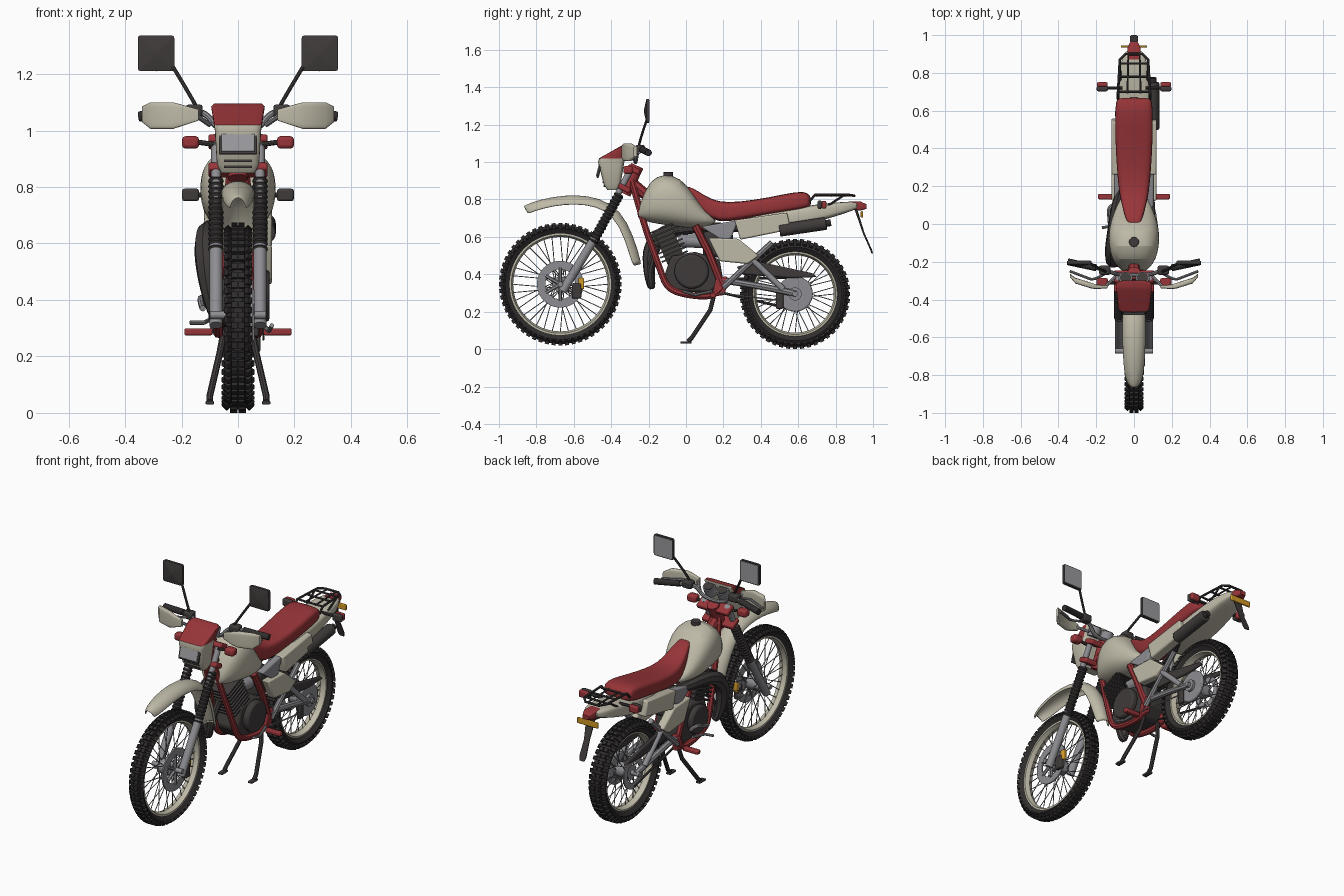
import bpy, bmesh
from math import sin, cos, pi, radians, copysign
from mathutils import Matrix, Vector

cube = bpy.data.objects.get("Cube")
if cube:
    bpy.data.objects.remove(cube)
parts = []


def material(name, *rgb):
    m = bpy.data.materials.new(name)
    m.use_nodes = True
    m.diffuse_color = (*rgb, 1)
    m.node_tree.nodes["Principled BSDF"].inputs["Base Color"].default_value = (*rgb, 1)
    return m


cream = material("cream paint", .52, .49, .39)
red = material("red paint", .31, .035, .04)
dark = material("dark plastic", .05, .043, .043)
rubber = material("black rubber", .03, .026, .026)
metal = material("grey metal", .27, .27, .29)
orange = material("orange plastic", .65, .32, .02)
glass = material("lens glass", .32, .32, .34)


def add(name, bm, colour, mirror=False, bevel=0, subdiv=0, solid=0):
    bmesh.ops.recalc_face_normals(bm, faces=bm.faces)
    mesh = bpy.data.meshes.new(name)
    bm.to_mesh(mesh)
    bm.free()
    mesh.materials.clear()
    mesh.materials.append(colour)
    ob = bpy.data.objects.new(name, mesh)
    bpy.context.collection.objects.link(ob)
    if solid:
        ob.modifiers.new("thickness", "SOLIDIFY").thickness = solid
    if bevel:
        mod = ob.modifiers.new("bevel", "BEVEL")
        mod.width, mod.segments = bevel, 2
    if subdiv:
        ob.modifiers.new("subdivision", "SUBSURF").levels = subdiv
        ob.modifiers["subdivision"].render_levels = subdiv
    if mirror:
        ob.modifiers.new("mirror", "MIRROR")
    parts.append(ob)
    return ob


def box(name, centre, size, colour, tilt=0, **kw):
    bm = bmesh.new()
    place = Matrix.Translation(centre) @ Matrix.Rotation(tilt, 4, "X")
    bmesh.ops.create_cube(bm, size=1, matrix=place @ Matrix.Diagonal((*size, 1)))
    return add(name, bm, colour, **kw)


def rod(bm, start, end, r, r_end=None, n=6):
    start, end = Vector(start), Vector(end)
    turn = (end - start).to_track_quat("Z", "Y").to_matrix().to_4x4()
    bmesh.ops.create_cone(bm, cap_ends=True, segments=n, radius1=r, radius2=r if r_end is None else r_end,
                          depth=(end - start).length, matrix=Matrix.Translation((start + end) / 2) @ turn)


def cylinder(name, start, end, r, colour, n=24, r_end=None, **kw):
    bm = bmesh.new()
    rod(bm, start, end, r, r_end, n)
    return add(name, bm, colour, **kw)


def tube(name, points, r, colour, curved=True, **kw):
    """Swept pipe; a fourth value in a point scales the radius."""
    curve = bpy.data.curves.new(name, "CURVE")
    curve.dimensions = "3D"
    curve.bevel_depth, curve.bevel_resolution, curve.use_fill_caps = r, 2, True
    line = curve.splines.new("NURBS" if curved else "POLY")
    line.points.add(len(points) - 1)
    for target, p in zip(line.points, points):
        target.co = (*p[:3], 1)
        target.radius = p[3] if len(p) > 3 else 1
    line.order_u, line.use_endpoint_u, line.resolution_u = 3, True, 5
    ob = bpy.data.objects.new(name, curve)
    bpy.context.collection.objects.link(ob)
    graph = bpy.context.evaluated_depsgraph_get()
    mesh = bpy.data.meshes.new_from_object(ob.evaluated_get(graph))
    bm = bmesh.new()
    bm.from_mesh(mesh)
    bpy.data.objects.remove(ob)
    bpy.data.meshes.remove(mesh)
    return add(name, bm, colour, **kw)


def skin(bm, rings, wrap=True, caps=True):
    for a, b in zip(rings, rings[1:]):
        for i in range(len(a) if wrap else len(a) - 1):
            j = (i + 1) % len(a)
            bm.faces.new((a[i], a[j], b[j], b[i]))
    if caps:
        bm.faces.new(rings[0])
        bm.faces.new(rings[-1])


def loft(name, axis, sections, colour, power=2.5, n=24, **kw):
    """Superellipse rings along an axis: (position, half width, low, high) or (position, a0, a1, b0, b1)."""
    bm, rings = bmesh.new(), []
    for pos, *span in sections:
        if len(span) == 3:
            span = [-span[0], *span]
        ring = []
        for i in range(n):
            c, s = cos(2 * pi * i / n), sin(2 * pi * i / n)
            pair = []
            for value, low, high in ((c, *span[:2]), (s, *span[2:])):
                unit = copysign(abs(value) ** (2 / power), value)
                pair.append((low + high) / 2 + unit * (high - low) / 2)
            pair.insert("xyz".index(axis), pos)
            ring.append(bm.verts.new(pair))
        rings.append(ring)
    skin(bm, rings)
    return add(name, bm, colour, **kw)


def panel(name, outline, x_in, x_out, colour, bevel=.008, mirror=True):
    """Side outline in (y, z), extruded across x."""
    bm = bmesh.new()
    skin(bm, [[bm.verts.new((x, y, z)) for y, z in outline] for x in (x_in, x_out)])
    return add(name, bm, colour, mirror=mirror, bevel=bevel)


def lathe(name, profile, y, z, colour, n=48):
    """Closed (x, radius) profile spun around a wheel axle."""
    bm = bmesh.new()
    rings = [[bm.verts.new((x, y + r * sin(2 * pi * i / n), z + r * cos(2 * pi * i / n))) for x, r in profile]
             for i in range(n)]
    skin(bm, rings + rings[:1], caps=False)
    return add(name, bm, colour)


# Wheels: tyre, tread blocks, rim, spokes and hub
def wheel(side, y, z, radius, rim, half, blocks):
    body = radius - .012
    lathe(side + "_tyre", [(-half * .6, rim), (-half, rim + .025), (-half * .85, body - .015), (-half * .4, body),
                           (half * .4, body), (half * .85, body - .015), (half, rim + .025), (half * .6, rim)],
          y, z, rubber, 64)
    bm = bmesh.new()
    for i in range(blocks):
        for x, drop, lean, shift in ((.3, 0, 0, 0), (-.3, 0, 0, 0), (.82, .013, .8, .5), (-.82, .013, -.8, .5)):
            place = (Matrix.Translation((0, y, z)) @ Matrix.Rotation(2 * pi * (i + shift) / blocks, 4, "X")
                     @ Matrix.Translation((x * half, 0, body + .001 - drop)) @ Matrix.Rotation(lean, 4, "Y"))
            bmesh.ops.create_cube(bm, size=1, matrix=place @ Matrix.Diagonal((half * .5, .022, .022, 1)))
    add(side + "_tread_blocks", bm, rubber)
    edge = half * .62
    lathe(side + "_rim", [(-edge, rim + .006), (-edge, rim - .008), (0, rim - .018), (edge, rim - .008),
                          (edge, rim + .006)], y, z, cream, 64)
    bm = bmesh.new()
    for i in range(36):
        a, hub_side = 2 * pi * i / 36, .035 if i % 2 else -.035
        b = a + (.5 if i % 4 < 2 else -.5)
        rod(bm, (hub_side, y + .04 * sin(b), z + .04 * cos(b)),
            (0, y + (rim - .01) * sin(a), z + (rim - .01) * cos(a)), .0025, n=5)
    add(side + "_spokes", bm, metal)
    cylinder(side + "_hub", (-.045, y, z), (.045, y, z), .042, metal)
    cylinder(side + "_axle", (-.1, y, z), (.1, y, z), .014, metal)


wheel("front", -.672, .347, .328, .27, .042, 56)
wheel("rear", .583, .295, .295, .225, .05, 48)

# Brakes and rear sprocket
lathe("front_brake_disc", [(.045, .08), (.045, .125), (.053, .125), (.053, .08)], -.672, .347, metal)
bm = bmesh.new()
for i in range(6):
    a = i * pi / 3
    rod(bm, (.049, -.672, .347), (.049, -.672 + .09 * sin(a), .347 + .09 * cos(a)), .01)
add("brake_disc_arms", bm, metal)
box("front_caliper", (.06, -.585, .31), (.03, .05, .08), dark, bevel=.008)
box("caliper_spring", (.055, -.56, .35), (.025, .03, .06), orange, bevel=.006)
cylinder("rear_brake_drum", (.045, .583, .295), (.065, .583, .295), .095, metal, 32, bevel=.006)
cylinder("drum_centre", (.06, .583, .295), (.08, .583, .295), .035, metal)
box("rear_caliper", (.07, .5, .26), (.02, .04, .09), dark, bevel=.008)
lathe("rear_sprocket", [(-.05, .06), (-.05, .095), (-.057, .095), (-.057, .06)], .583, .295, metal)
for lift in (-.085, .09):
    tube("chain_run", [(-.055, .15, .34 + lift / 3), (-.055, .58, .295 + lift)], .007, dark, False)

# Front fork, clamps and steering head
cylinder("fork_lower", (.078, -.66, .31), (.078, -.49, .59), .023, metal, mirror=True)
cylinder("fork_tube", (.078, -.5, .57), (.078, -.285, .98), .017, metal, mirror=True)
bm = bmesh.new()
low, high = Vector((.078, -.5, .57)), Vector((.078, -.355, .83))
for i in range(14):
    rod(bm, low.lerp(high, i / 14), low.lerp(high, (i + .5) / 14), .022, .028, 16)
    rod(bm, low.lerp(high, (i + .5) / 14), low.lerp(high, (i + 1) / 14), .028, .022, 16)
add("fork_boot", bm, rubber, mirror=True)
for z, y in ((.86, -.33), (.96, -.28)):
    box("fork_clamp", (0, y, z), (.21, .07, .03), red, tilt=-radians(28), bevel=.008)
cylinder("steering_head", (0, -.33, .83), (0, -.26, .98), .035, red)


# Front mudguard: arched strip swept along its path
def mudguard(name, path, depth, colour):
    bm, rings = bmesh.new(), []
    for i, (y, z, w) in enumerate(path):
        a, b = path[max(i - 1, 0)], path[min(i + 1, len(path) - 1)]
        along = Vector((0, b[0] - a[0], b[1] - a[1])).normalized()
        up = Vector((0, -along.z, along.y))
        rings.append([bm.verts.new(Vector((w * sin(t), y, z)) - up * depth * (1 - cos(t)))
                      for t in (pi * k / 10 - pi / 2 for k in range(11))])
    skin(bm, rings, wrap=False, caps=False)
    add(name, bm, colour, solid=.008, subdiv=1)


mudguard("front_mudguard", [(-.87, .765, .03), (-.83, .785, .05), (-.72, .815, .06), (-.59, .828, .063),
                            (-.46, .81, .063), (-.35, .745, .06), (-.28, .61, .055), (-.235, .45, .045)], .05, cream)

# Headlight cowl with red visor
cowl = loft("headlight_cowl", "z", [(.85, .06, -.42, -.37), (.88, .075, -.44, -.35), (1, .082, -.47, -.33),
                                    (1.02, .085, -.465, -.32), (1.085, .095, -.35, -.3), (1.095, .085, -.33, -.3)],
            cream, power=6)
cowl.data.materials.append(red)
for face in cowl.data.polygons:
    if face.center.z > 1.01 and face.normal.y < .3:
        face.material_index = 1
box("headlight_surround", (0, -.463, .957), (.136, .012, .085), dark, tilt=-.25, bevel=.004)
box("headlight_lens", (0, -.468, .957), (.118, .012, .066), glass, tilt=-.25, bevel=.004)
for z in (.872, .893):
    box("cowl_vent", (0, -.437 - (z - .872) * .3, z), (.1, .008, .008), dark)
for x in (-.045, .045):
    cylinder("instrument_dial", (x, -.31, 1.02), (x, -.285, 1.07), .036, metal)
    cylinder("dial_face", (x, -.286, 1.068), (x, -.284, 1.073), .03, dark)

# Handlebar, levers, guards and mirrors
tube("handlebar", [(0, -.27, 1), (.07, -.27, 1), (.11, -.26, 1.06), (.16, -.24, 1.07), (.34, -.2, 1.05)], .011,
     metal, mirror=True)
cylinder("hand_grip", (.2, -.232, 1.065), (.35, -.2, 1.05), .018, rubber, mirror=True)
box("handlebar_switch", (.155, -.245, 1.07), (.06, .05, .045), dark, bevel=.01, mirror=True)
tube("brake_lever", [(.15, -.26, 1.06), (.21, -.3, 1.06), (.26, -.28, 1.055), (.34, -.25, 1.05)], .007, metal,
     mirror=True)
loft("hand_guard", "x", [(.14, -.34, -.325, 1.035, 1.075), (.2, -.345, -.32, 1.015, 1.092),
                         (.23, -.34, -.31, 1.006, 1.1), (.31, -.315, -.285, 1.006, 1.1),
                         (.34, -.28, -.262, 1.03, 1.085)], cream, power=5, mirror=True)
tube("guard_bracket", [(.1, -.28, 1.02), (.15, -.33, 1.055)], .009, metal, mirror=True)
tube("mirror_stem", [(.14, -.255, 1.07), (.16, -.25, 1.11), (.23, -.21, 1.225)], .007, dark, mirror=True)
loft("mirror_housing", "y", [(-.225, .285, .295, 1.267, 1.277), (-.212, .225, .355, 1.21, 1.337),
                             (-.197, .225, .355, 1.21, 1.337)], dark, power=14, mirror=True)
box("mirror_glass", (.29, -.196, 1.274), (.118, .004, .115), glass, mirror=True)

# Turn signals
tube("front_signal_stem", [(.08, -.31, .95), (.15, -.31, .96)], .009, dark, mirror=True)
box("front_signal", (.168, -.31, .958), (.06, .05, .044), red, bevel=.012, mirror=True)
tube("rear_signal_stem", [(.06, .72, .772), (.15, .72, .772)], .009, dark, mirror=True)
box("rear_signal_housing", (.168, .715, .772), (.06, .025, .044), dark, bevel=.008, mirror=True)
box("rear_signal", (.168, .738, .772), (.058, .025, .042), red, bevel=.008, mirror=True)

# Fuel tank and seat
loft("fuel_tank", "y", [(-.26, .05, .7, .74), (-.23, .085, .69, .82), (-.19, .115, .675, .905), (-.12, .135, .665, .94),
                        (-.03, .135, .65, .92), (.04, .115, .645, .83), (.1, .09, .655, .74), (.16, .06, .67, .7)],
     cream, subdiv=1)
cylinder("fuel_cap", (0, -.095, .92), (0, -.095, .948), .026, dark, bevel=.004)
loft("seat", "y", [(-.005, .03, .84, .87), (.03, .045, .79, .868), (.1, .065, .72, .82), (.17, .08, .675, .786),
                   (.28, .09, .69, .785), (.45, .1, .72, .812), (.6, .1, .74, .845), (.65, .095, .755, .838),
                   (.67, .085, .77, .81)], red, power=4, subdiv=1)

# Side panels and tail
panel("side_cover", [(.26, .69), (.54, .73), (.56, .64), (.44, .615), (.29, .585)], .06, .12, cream)
panel("side_cover_front", [(.08, .655), (.28, .69), (.24, .59), (.2, .575)], .06, .105, metal)
panel("lower_side_cover", [(.12, .595), (.28, .59), (.39, .5), (.33, .455), (.18, .47)], .07, .12, cream)
loft("tail_mudguard", "y", [(.3, .08, .63, .72), (.55, .095, .64, .75), (.7, .09, .68, .775), (.85, .075, .725, .79),
                            (.93, .045, .755, .785)], cream, power=4, subdiv=1)
loft("tail_light", "y", [(.87, .035, .745, .79), (.93, .035, .74, .79), (.965, .02, .75, .775)], red, power=5)
box("plate_bracket", (0, .94, .72), (.14, .012, .035), orange, bevel=.004)
loft("mud_flap", "z", [(.75, .03, .9, .915), (.62, .018, .945, .955), (.53, .022, .985, .995), (.51, .015, .992, 1)],
     dark, power=5)

# Luggage rack
tube("rack_side_rail", [(.085, .66, .79), (.085, .69, .825), (.075, .87, .825), (.045, .9, .82), (0, .9, .82)], .007,
     dark, False, mirror=True)
tube("rack_inner_rail", [(.035, .69, .82), (.03, .9, .82)], .005, dark, False, mirror=True)
for y in (.7, .78, .85):
    tube("rack_crossbar", [(-.08, y, .82), (.08, y, .82)], .006, dark, False)
tube("rack_leg", [(.075, .84, .82), (.07, .74, .755)], .006, dark, False, mirror=True)

# Red frame cradle
tube("frame_cradle", [(.02, -.29, .9), (.04, -.23, .68), (.065, -.14, .43), (.07, -.1, .32), (.07, .02, .285),
                      (.07, .16, .28), (.07, .2, .34)], .018, red, mirror=True)
tube("frame_rear_post", [(.07, .05, .66), (.075, .12, .52), (.07, .2, .32)], .02, red, False, mirror=True)
tube("frame_spine", [(0, -.28, .88), (0, -.1, .72), (0, .1, .66)], .03, red)
panel("foot_bracket", [(.14, .28), (.21, .29), (.22, .39), (.16, .38)], .055, .085, red)
box("foot_peg", (.14, .145, .287), (.1, .03, .025), red, bevel=.006, mirror=True)

# Engine with cooling fins
panel("crankcase", [(-.12, .38), (-.07, .31), (.13, .3), (.2, .36), (.18, .48), (.05, .52), (-.08, .5)], -.075, .075,
      dark, .015, mirror=False)
cylinder("clutch_cover", (.07, .03, .415), (.112, .03, .415), .092, dark, 32, bevel=.012)
cylinder("flywheel_cover", (-.07, .01, .41), (-.105, .01, .41), .085, dark, 32, bevel=.012)
box("cylinder_barrel", (0, -.09, .56), (.09, .1, .19), dark, tilt=.4)
for i in range(8):
    box("cooling_fin", (0, -.06 - i * .009, .495 + i * .022), (.14, .15, .009), dark, tilt=.4)
cylinder("carburettor", (.01, -.04, .58), (.01, .1, .575), .035, metal)
box("air_box", (0, .17, .56), (.13, .16, .14), dark, bevel=.02)

# Exhaust
tube("exhaust_chamber", [(-.02, -.15, .55, .5), (-.04, -.2, .44, .5), (-.07, -.18, .31, .5), (-.1, -.2, .42, .8),
                         (-.115, -.19, .56, 1.1), (-.11, -.08, .65, 1), (-.08, .2, .65, .6), (.05, .45, .65, .5)],
     .04, dark)
cylinder("muffler", (.1, .5, .635), (.1, .75, .672), .034, dark, bevel=.006)
cylinder("muffler_tip", (.1, .74, .67), (.1, .775, .676), .018, rubber)

# Swingarm, struts and pedals
tube("swingarm", [(.068, .18, .37), (.075, .4, .34), (.075, .59, .295)], .018, metal, mirror=True)
panel("swingarm_guard", [(.27, .44), (.38, .47), (.68, .405), (.7, .385), (.56, .38), (.3, .4)], .066, .085, dark)
tube("subframe_strut", [(.08, .2, .33), (.085, .46, .57)], .016, metal, False, mirror=True)
cylinder("rear_shock", (.085, .3, .53), (.085, .52, .32), .016, metal, mirror=True)
tube("brake_rod", [(.09, .18, .3), (.09, .5, .26)], .004, metal, False)
tube("kick_lever", [(-.1, .1, .38), (-.135, .1, .42), (-.13, .02, .38), (-.125, -.03, .37)], .011, metal)
tube("gear_pedal", [(-.1, .08, .33), (-.12, -.01, .32), (-.17, -.02, .32)], .008, metal, False)
tube("foot_brake", [(.09, .14, .31), (.11, .05, .29), (.12, -.02, .31)], .008, metal, False)

# Stand
tube("stand_leg", [(.05, .15, .29), (.065, .13, .21), (.1, .03, .06), (.1, .01, .04)], .012, dark, False, mirror=True)
box("stand_foot", (.1, 0, .036), (.03, .06, .012), dark, mirror=True, bevel=.004)

# Smooth shading with sharp edges kept
bpy.ops.object.select_all(action="DESELECT")
for ob in parts:
    ob.select_set(True)
bpy.context.view_layer.objects.active = parts[0]
bpy.ops.object.shade_smooth_by_angle(angle=radians(35))
